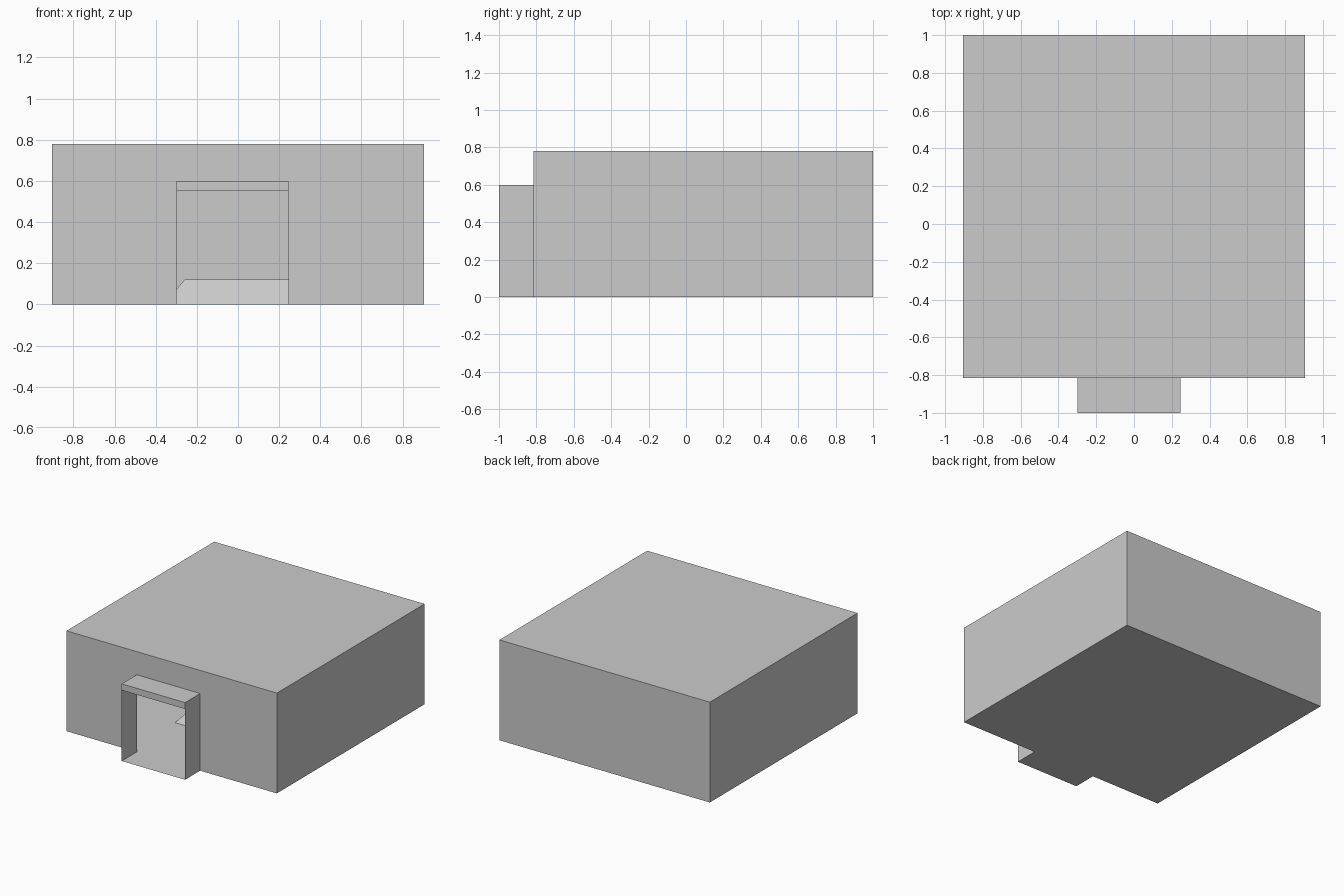
import bpy
import bmesh

if "Cube" in bpy.data.objects:
    bpy.data.objects.remove(bpy.data.objects["Cube"])

# Main dimensions
X = 0.905                      # half width of the hall
Y0, Y1 = -0.815, 1.0           # hall front and back
H = 0.78                       # hall height
DL, DR = -0.30, 0.245          # doorway left and right
PY = -1.0                      # porch front
LINTEL, PORCH_TOP = 0.55, 0.60


def make_object(name, bm):
    mesh = bpy.data.meshes.new(name)
    bm.to_mesh(mesh)
    bm.free()
    obj = bpy.data.objects.new(name, mesh)
    bpy.context.collection.objects.link(obj)
    return obj


def polygon(bm, points):
    return bm.faces.new([bm.verts.new(p) for p in points])


def box(name, x0, x1, y0, y1, z0, z1):
    bm = bmesh.new()
    bmesh.ops.create_cube(bm, size=1)
    for v in bm.verts:
        v.co = (x1 if v.co.x > 0 else x0,
                y1 if v.co.y > 0 else y0,
                z1 if v.co.z > 0 else z0)
    return make_object(name, bm)


# Hall: thin hollow shell whose front wall outlines the doorway
bm = bmesh.new()
polygon(bm, [(x, Y0, z) for x, z in (
    (-X, 0), (DL, 0), (DL, LINTEL), (DR, LINTEL),
    (DR, 0), (X, 0), (X, H), (-X, H))])
polygon(bm, [(X, Y1, 0), (-X, Y1, 0), (-X, Y1, H), (X, Y1, H)])
polygon(bm, [(X, Y0, 0), (X, Y1, 0), (X, Y1, H), (X, Y0, H)])
polygon(bm, [(-X, Y1, 0), (-X, Y0, 0), (-X, Y0, H), (-X, Y1, H)])
polygon(bm, [(-X, Y0, H), (X, Y0, H), (X, Y1, H), (-X, Y1, H)])
polygon(bm, [(-X, Y1, 0), (X, Y1, 0), (X, Y0, 0), (-X, Y0, 0)])
bmesh.ops.remove_doubles(bm, verts=bm.verts, dist=0.0001)
make_object("hall_shell", bm)

# Porch: thin side walls and floor in front of the doorway
bm = bmesh.new()
polygon(bm, [(DL, Y0, 0), (DL, PY, 0), (DL, PY, LINTEL), (DL, Y0, LINTEL)])
polygon(bm, [(DR, PY, 0), (DR, Y0, 0), (DR, Y0, LINTEL), (DR, PY, LINTEL)])
polygon(bm, [(DL, Y0, 0), (DR, Y0, 0), (DR, PY, 0), (DL, PY, 0)])
bmesh.ops.remove_doubles(bm, verts=bm.verts, dist=0.0001)
make_object("porch_walls", bm)

# Porch roof slab
box("porch_roof", DL, DR, PY, Y0, LINTEL, PORCH_TOP)

# Pedestal: low tapered block in the middle of the hall floor
plinth = box("pedestal", -0.36, 0.36, -0.26, 0.445, 0, 0.12)
centre_y = (Y0 + Y1) / 2
for v in plinth.data.vertices:
    if v.co.z > 0.06:
        v.co.x *= 0.26 / 0.36
        v.co.y = centre_y + (v.co.y - centre_y) * 0.26 / 0.36
